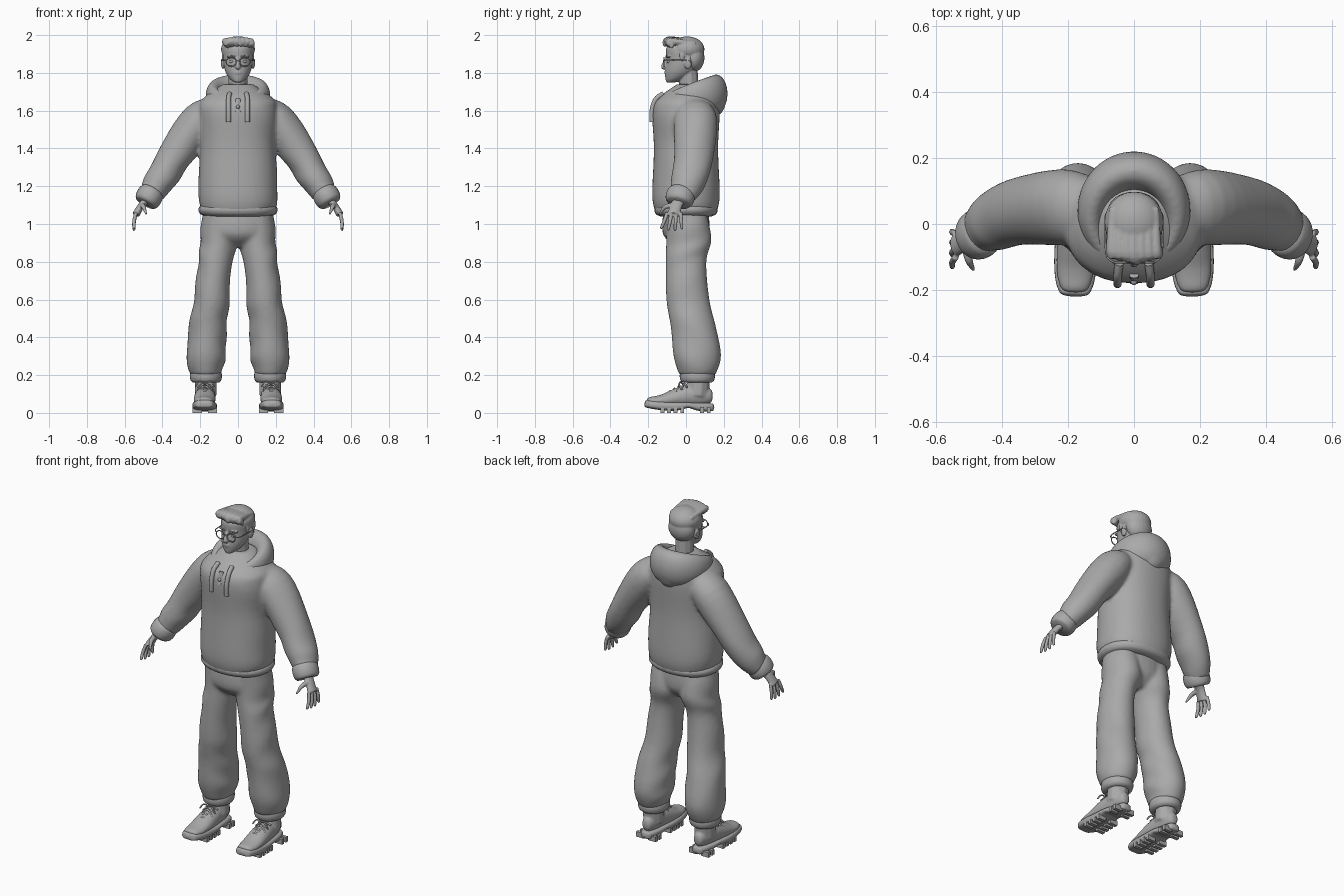
import bpy, bmesh, math
from mathutils import Vector, Matrix

if "Cube" in bpy.data.objects:
    bpy.data.objects.remove(bpy.data.objects["Cube"], do_unlink=True)

GREY = (0.4, 0.4, 0.4, 1)
clay = bpy.data.materials.new("plain grey")
clay.use_nodes = True
clay.diffuse_color = GREY
clay.node_tree.nodes["Principled BSDF"].inputs["Base Color"].default_value = GREY
SIDES = (1, -1)
X, Y, Z = Vector((1, 0, 0)), Vector((0, 1, 0)), Vector((0, 0, 1))


def spline(pts, steps, closed):
    """Catmull-Rom curve through stations."""
    n, out = len(pts), []
    for i in range(n if closed else n - 1):
        pick = [(i + k) % n if closed else min(max(i + k, 0), n - 1) for k in range(-1, 3)]
        a, b, c, d = (Vector(pts[j]) for j in pick)
        for s in range(steps):
            t = s / steps
            out.append(b + t / 2 * (c - a + t * (2*a - 5*b + 4*c - d + t * (3*b - a - 3*c + d))))
    return out if closed else out + [Vector(pts[-1])]


def loft(bm, stations, side=1, n=28, ref=Y, oval=1, flat=False, power=1, fold=0, closed=False, steps=5):
    """Skin ellipses given as x, y, z, radius, and optionally the radius along ref; side mirrors x."""
    full = [p if len(p) > 4 else (*p, p[3] * oval) for p in stations]
    curve = spline(full, steps, closed)
    mid = [Vector(s[:3]) for s in curve]
    rings, m = [], len(curve)
    for i, s in enumerate(curve):
        lo, hi = ((i - 1) % m, (i + 1) % m) if closed else (max(i - 1, 0), min(i + 1, m - 1))
        along = Z if flat else (mid[hi] - mid[lo]).normalized()
        u = (ref - along * ref.dot(along)).normalized()
        v = along.cross(u)
        ring = []
        for k in range(n):
            a = math.tau * k / n
            c, d = (math.copysign(abs(w) ** power, w) for w in (math.cos(a), math.sin(a)))
            crease = 1 + fold * math.sin(i + 2 * math.sin(a + i / 5)) * math.sin(a) ** 2
            p = mid[i] + (u * c * max(s[4], .001) + v * d * max(s[3], .001)) * crease
            ring.append(bm.verts.new((p.x * side, p.y, p.z)))
        rings.append(ring)
    for i in range(m if closed else m - 1):
        a, b = rings[i], rings[(i + 1) % m]
        for k in range(n):
            j = (k + 1) % n
            bm.faces.new((a[k], a[j], b[j], b[k]))
    if not closed:
        bm.faces.new(rings[0][::-1])
        bm.faces.new(rings[-1])


def tube(bm, points, radius, side=1, **options):
    loft(bm, [(*p, radius) for p in points], side, n=10, **options)


def band(bm, start, end, radius, side=1, **options):
    """Barrel-shaped knitted band between two points."""
    a, b = Vector(start), Vector(end)
    count = 8
    loft(bm, [(*a.lerp(b, k / count), radius * (.8 + .2 * math.sin(math.pi * k / count) ** .5))
              for k in range(count + 1)], side, steps=2, **options)


def ball(bm, at, size):
    mat = Matrix.Translation(at) @ Matrix.Diagonal((*size, 1))
    bmesh.ops.create_uvsphere(bm, u_segments=24, v_segments=16, radius=1, matrix=mat)


def finish(name, bm, voxel=0):
    """Turn the mesh into an object, optionally fused into one soft skin."""
    bmesh.ops.recalc_face_normals(bm, faces=bm.faces)
    me = bpy.data.meshes.new(name)
    bm.to_mesh(me)
    bm.free()
    ob = bpy.data.objects.new(name, me)
    bpy.context.collection.objects.link(ob)
    me.materials.append(clay)
    bpy.ops.object.select_all(action="DESELECT")
    ob.select_set(True)
    bpy.context.view_layer.objects.active = ob
    bpy.ops.object.shade_smooth_by_angle(angle=math.radians(50))
    if voxel:
        fuse = ob.modifiers.new("fuse", "REMESH")
        fuse.mode, fuse.voxel_size, fuse.use_smooth_shade = "VOXEL", voxel, True
        soften = ob.modifiers.new("soften", "SMOOTH")
        soften.iterations = 4


# Sweatshirt: body and sleeves fused, then ribbed hem and cuffs
bm = bmesh.new()
loft(bm, [(0, 0, 1.06, .19), (0, 0, 1.15, .21), (0, 0, 1.4, .2), (0, 0, 1.6, .21),
          (0, .01, 1.67, .18), (0, .02, 1.74, .08)], n=48, oval=.85, flat=True, power=.9, fold=.01)
for s in SIDES:
    loft(bm, [(.12, .03, 1.6, .07), (.2, .05, 1.55, .1), (.34, .04, 1.35, .09),
              (.42, .01, 1.22, .08), (.47, -.02, 1.15, .06)], s, oval=1.15, fold=.04)
finish("sweatshirt", bm, .011)
bm = bmesh.new()
band(bm, (0, 0, 1.04), (0, 0, 1.11), .21, oval=.8, power=.9)
finish("sweatshirt_hem", bm)
bm = bmesh.new()
for s in SIDES:
    band(bm, (.45, -.02, 1.18), (.49, -.04, 1.11), .07, s, oval=1.1)
finish("sleeve_cuffs", bm)

# Hood: a heavy roll round the neck, deepest at the back
bm = bmesh.new()
roll = []
for k in range(16):
    a = math.tau * k / 16
    back = (1 - math.cos(a)) / 2
    roll.append((.13 * math.sin(a), .28 * back - .12, 1.63 + .06 * back ** .5, .02 + .04 * back))
loft(bm, roll, ref=Z, oval=1.7, closed=True)
ball(bm, (0, .15, 1.65), (.08, .06, .08))
finish("hood", bm, .009)

# Drawstrings and the neck toggle between them
bm = bmesh.new()
for s in SIDES:
    tube(bm, [(.045, -.12, 1.69), (.05, -.16, 1.66), (.05, -.18, 1.6), (.05, -.18, 1.54)], .013, s)
finish("drawstrings", bm)
bm = bmesh.new()
tube(bm, [(0, -.15, 1.66), (0, -.17, 1.59)], .014, power=.6)
ball(bm, (0, -.175, 1.62), (.01, .01, .01))
finish("neck_toggle", bm)

# Trousers: hips, two baggy legs and gathered cuffs
bm = bmesh.new()
loft(bm, [(0, 0, 1.09, .18), (0, 0, .95, .19), (0, .01, .88, .1)], oval=.65, flat=True)
for s in SIDES:
    loft(bm, [(.1, 0, 1.06, .09), (.1, .015, .92, .1), (.12, 0, .8, .09), (.14, .01, .6, .095),
              (.16, .04, .45, .1), (.17, .06, .3, .105), (.17, .06, .2, .08)],
         s, oval=1.2, flat=True, fold=.04)
finish("trousers", bm, .011)
bm = bmesh.new()
for s in SIDES:
    band(bm, (.17, .06, .16), (.17, .06, .23), .085, s, oval=1.1)
finish("trouser_cuffs", bm)

# Boots: rounded outline from heel to toe, upper tapering down over the toes
upper, sole = [], []
for k in range(13):
    a = math.pi * k / 12
    toe = (1 - math.cos(a)) / 2
    edge = math.sin(a) ** .5
    width = (.05 + .025 * toe) * edge
    arch = math.exp(-(toe * 8 - 3) ** 2)
    x, y = .17 + .01 * toe, .15 - .37 * toe
    sole.append((x, y, .03 + .02 * toe ** 3 + .01 * arch, (.025 - .01 * arch) * edge ** .5, width))
    top = .15 - .055 * min(max(toe * 2.5 - 1, 0), 1)
    upper.append((x, y * .95, top / 2 + .015, (top / 2 - .015) * edge, width * .9))
bm = bmesh.new()
for s in SIDES:
    loft(bm, upper, s, ref=X)
    tube(bm, [(.17, .06, .09), (.17, .07, .2)], .06, s)
finish("boot_uppers", bm, .007)
bm = bmesh.new()
for s in SIDES:
    loft(bm, sole, s, ref=X, power=.6)
finish("boot_soles", bm)

# Tread lugs along both edges, and crossed laces over the instep
bm = bmesh.new()
for s in SIDES:
    for k in (0, 1, 4, 5, 6, 7):
        for e in SIDES:
            at = Matrix.Translation((s * (.175 + e * .04), .12 - .035 * k, .015))
            bmesh.ops.create_cube(bm, matrix=at @ Matrix.Diagonal((.05, .02, .03, 1)))
finish("boot_treads", bm)
bm = bmesh.new()
for s in SIDES:
    for k in range(4):
        y, z = -.01 - .025 * k, .155 - .013 * k
        for e in SIDES:
            tube(bm, [(.175 - e * .04, y + .015, z - .02), (.175, y, z), (.175 + e * .04, y - .015, z - .03)],
                 .005, s, ref=Z)
    for e in SIDES:
        tube(bm, [(.175, -.02, .155), (.175 + e * .03, -.03, .165), (.175 + e * .05, -.04, .14)], .004, s)
finish("boot_laces", bm)

# Hands: palm, four spread fingers and a thumb
bm = bmesh.new()
for s in SIDES:
    loft(bm, [(.47, -.03, 1.14, .022), (.51, -.05, 1.1, .018), (.54, -.065, 1.05, .02)], s, oval=1.7)
    for k in range(4):
        base, tip = -.1 + .024 * k, -.13 + .036 * k
        drop = .07 + .01 * math.sin(k)
        loft(bm, [(.54, base, 1.06, .01), (.55, (base + tip) / 2, 1.05 - drop / 2, .01),
                  (.55, tip, 1.05 - drop, .008), (.548, tip, 1.045 - drop, .002)], s, n=14)
    loft(bm, [(.51, -.06, 1.1, .015), (.5, -.11, 1.09, .012), (.485, -.14, 1.05, .005)], s, n=14, ref=X)
finish("hands", bm, .004)

# Head: skull, jaw, neck, nose, lips, brow and ears
bm = bmesh.new()
loft(bm, [(0, -.08, 1.75, .02), (0, -.055, 1.77, .045), (0, -.03, 1.81, .068), (0, -.01, 1.87, .079),
          (0, -.01, 1.94, .075), (0, 0, 1.98, .02)], n=36, oval=1.2, flat=True)
tube(bm, [(0, .02, 1.64), (0, .01, 1.82)], .052)
loft(bm, [(0, -.095, 1.89, .007), (0, -.117, 1.845, .011), (0, -.117, 1.83, .014), (0, -.11, 1.825, .005)], n=16)
for z in (1.797, 1.806):
    ball(bm, (0, -.107, z), (.02, .008, .004))
for s in SIDES:
    ball(bm, (s * .034, -.092, 1.886), (.026, .013, .006))
    ball(bm, (s * .011, -.112, 1.834), (.007, .008, .006))
    ball(bm, (s * .08, .01, 1.85), (.01, .02, .03))
finish("head", bm, .004)
bm = bmesh.new()
for s in SIDES:
    ball(bm, (s * .033, -.09, 1.86), (.013, .012, .008))
finish("eyes", bm)
bm = bmesh.new()
for s in SIDES:
    tube(bm, [(.014, -.105, 1.885), (.034, -.102, 1.89), (.056, -.086, 1.884)], .004, s, ref=Z)
finish("eyebrows", bm)

# Hair: close cap, sideburns and locks swept over the forehead
bm = bmesh.new()
ball(bm, (0, .006, 1.925), (.09, .092, .068))
ball(bm, (0, .04, 1.88), (.08, .058, .075))
for s in SIDES:
    ball(bm, (s * .076, -.02, 1.89), (.01, .015, .03))
for k in range(7):
    x = .022 * (k - 3)
    z = 1.96 + .015 * math.cos(x * 18)
    back = abs(x) / 2
    loft(bm, [(x, .05, z - .01, .01), (x, -.085, z, .019), (x + .01, back - .11, z - .02, .015),
              (x + .02, back - .11, z - .035, .004)], n=14, ref=X)
finish("hair", bm, .0045)

# Glasses: round rims, bridge and temples
bm = bmesh.new()
for s in SIDES:
    angles = [math.tau * k / 24 for k in range(24)]
    tube(bm, [(.036 + .027 * math.cos(a), -.116, 1.858 + .023 * math.sin(a)) for a in angles],
         .003, s, closed=True, steps=1)
    tube(bm, [(.062, -.115, 1.866), (.084, -.09, 1.868), (.086, .01, 1.866), (.085, .03, 1.85)], .003, s, ref=X)
tube(bm, [(-.01, -.117, 1.862), (0, -.12, 1.866), (.01, -.117, 1.862)], .003)
finish("glasses", bm)
